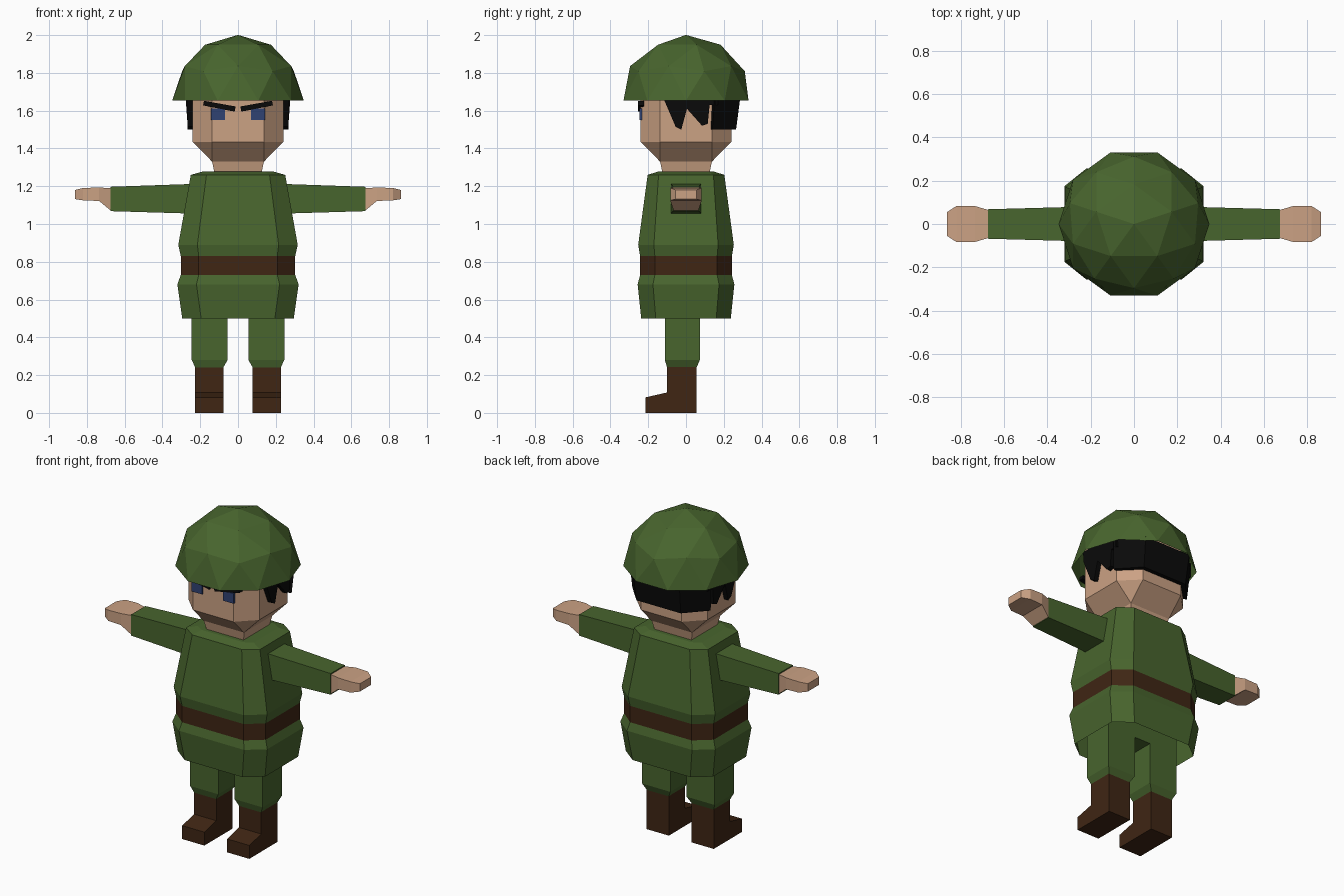
import bpy, bmesh, math
from mathutils import Matrix

if "Cube" in bpy.data.objects:
    bpy.data.objects.remove(bpy.data.objects["Cube"])


def material(name, rgb):
    m = bpy.data.materials.new(name)
    m.diffuse_color = (*rgb, 1)
    m.use_nodes = True
    m.node_tree.nodes["Principled BSDF"].inputs["Base Color"].default_value = m.diffuse_color
    return m


GREEN = material("green cloth", (0.065, 0.13, 0.027))
BROWN = material("brown leather", (0.05, 0.019, 0.007))
SKIN = material("skin", (0.60, 0.36, 0.23))
BLACK = material("black hair", (0.003, 0.003, 0.003))
BLUE = material("blue eye", (0.03, 0.055, 0.17))


def finish(bm, name, mat, mirror=False):
    bmesh.ops.remove_doubles(bm, verts=bm.verts[:], dist=0.0005)
    bmesh.ops.recalc_face_normals(bm, faces=bm.faces[:])
    me = bpy.data.meshes.new(name)
    bm.to_mesh(me)
    bm.free()
    me.materials.append(mat)
    ob = bpy.data.objects.new(name, me)
    bpy.context.collection.objects.link(ob)
    if mirror:
        ob.modifiers.new("mirror", 'MIRROR').use_mirror_merge = False
    return ob


def loft(name, rings, mat, mirror=False, start=True, end=True):
    """Skin a list of equal-sized rings of points, with optional end caps."""
    bm = bmesh.new()
    vs = [[bm.verts.new(p) for p in r] for r in rings]
    n = len(vs[0])
    for a, b in zip(vs, vs[1:]):
        for i in range(n):
            j = (i + 1) % n
            bm.faces.new((a[i], a[j], b[j], b[i]))
    if start:
        bm.faces.new(vs[0][::-1])
    if end:
        bm.faces.new(vs[-1])
    return finish(bm, name, mat, mirror)


def octa(z, x, y, cx, cy):
    """Chamfered rectangle: half sizes x, y and inner corner positions cx, cy."""
    return [(cx, -y, z), (x, -cy, z), (x, cy, z), (cx, y, z),
            (-cx, y, z), (-x, cy, z), (-x, -cy, z), (-cx, -y, z)]


def rect_z(z, x0, x1, y0, y1):
    return [(x0, y0, z), (x1, y0, z), (x1, y1, z), (x0, y1, z)]


def rect_x(x, y, z0, z1):
    return [(x, -y, z0), (x, y, z0), (x, y, z1), (x, -y, z1)]


# Helmet: upper half of a low icosphere
bm = bmesh.new()
bmesh.ops.create_icosphere(bm, subdivisions=2, radius=0.348)
bmesh.ops.bisect_plane(bm, geom=bm.verts[:] + bm.edges[:] + bm.faces[:], dist=0.001,
                       plane_co=(0, 0, 0), plane_no=(0, 0, -1), clear_outer=True)
bmesh.ops.transform(bm, verts=bm.verts[:],
                    matrix=Matrix.Translation((0, 0, 1.653)) @ Matrix.Rotation(math.pi / 2, 4, 'Z'))
finish(bm, "helmet", GREEN)

# Head with jaw narrowing to a square neck
loft("head", [octa(1.25, .12, .12, .12, .12),
              octa(1.33, .137, .137, .137, .137),
              octa(1.435, .24, .24, .137, .137),
              octa(1.75, .24, .24, .137, .137)], SKIN)

# Tunic above the belt, belt, and open skirt below it
BELT_TOP = octa(.83, .303, .243, .208, .165)
BELT_BOTTOM = octa(.73, .303, .243, .208, .165)
loft("tunic", [BELT_TOP,
               octa(.89, .316, .253, .215, .17),
               octa(1.26, .25, .203, .167, .145),
               octa(1.277, .19, .15, .14, .12)], GREEN, start=False)
loft("belt", [BELT_BOTTOM, BELT_TOP], BROWN, start=False, end=False)
loft("skirt", [octa(.5, .295, .237, .195, .16),
               octa(.68, .321, .256, .22, .175),
               BELT_BOTTOM], GREEN, start=False, end=False)

# Sleeves and hands
loft("sleeve", [rect_x(.24, .08, 1.055, 1.212),
                rect_x(.675, .068, 1.068, 1.197)], GREEN, mirror=True)
loft("hand", [rect_x(.67, .064, 1.068, 1.19),
              rect_x(.735, .083, 1.122, 1.193),
              rect_x(.82, .083, 1.125, 1.191),
              rect_x(.863, .055, 1.132, 1.18)], SKIN, mirror=True)

# Trousers
loft("trouser_leg", [rect_z(.24, .078, .226, -.1, .056),
                     rect_z(.28, .055, .245, -.112, .073),
                     rect_z(.57, .055, .245, -.112, .073)], GREEN, mirror=True)
loft("trouser_seat", [rect_z(.53, -.245, .245, -.112, .073),
                      rect_z(.66, -.245, .245, -.112, .073)], GREEN)


def extrude_x(name, profile, x0, x1, mat):
    """Extrude a (y, z) profile between two x positions, mirrored."""
    return loft(name, [[(x, y, z) for y, z in profile] for x in (x0, x1)], mat, mirror=True)


# Boots
extrude_x("boot", [(.056, 0), (.056, .243), (-.1, .243), (-.1, .108),
                   (-.215, .082), (-.215, 0)], .077, .227, BROWN)

# Side hair with jagged locks
extrude_x("side_hair", [(-.12, 1.72), (-.115, 1.655), (-.055, 1.515), (-.025, 1.50), (.005, 1.61),
                        (.085, 1.52), (.115, 1.53), (.125, 1.63), (.17, 1.63), (.17, 1.72)],
          .235, .268, BLACK)

# Back hair: a band wrapped around the back of the head
outer = [(.265, .14), (.15, .265), (-.15, .265), (-.265, .14)]
inner = [(-.235, .13), (-.13, .235), (.13, .235), (.235, .13)]
band = outer + inner
bm = bmesh.new()
low = [bm.verts.new((x, y, 1.50)) for x, y in band]
high = [bm.verts.new((x * 1.05, y * 1.09, 1.68)) for x, y in band]
for i in range(8):
    j = (i + 1) % 8
    bm.faces.new((low[i], low[j], high[j], high[i]))
for ring in (low, high):
    for i in range(3):
        bm.faces.new((ring[i], ring[i + 1], ring[6 - i], ring[7 - i]))
finish(bm, "back_hair", BLACK)


def face_plate(name, profile, y0, y1, mat):
    """Extrude an (x, z) profile between two y positions, mirrored."""
    return loft(name, [[(x, y, z) for x, z in profile] for y in (y0, y1)], mat, mirror=True)


# Eyes and slanted eyebrows
face_plate("eye", [(.07, 1.55), (.143, 1.55), (.143, 1.612), (.07, 1.612)], -.247, -.23, BLUE)
face_plate("eyebrow", [(.018, 1.595), (.185, 1.628), (.18, 1.652), (.012, 1.622)],
           -.253, -.222, BLACK)
